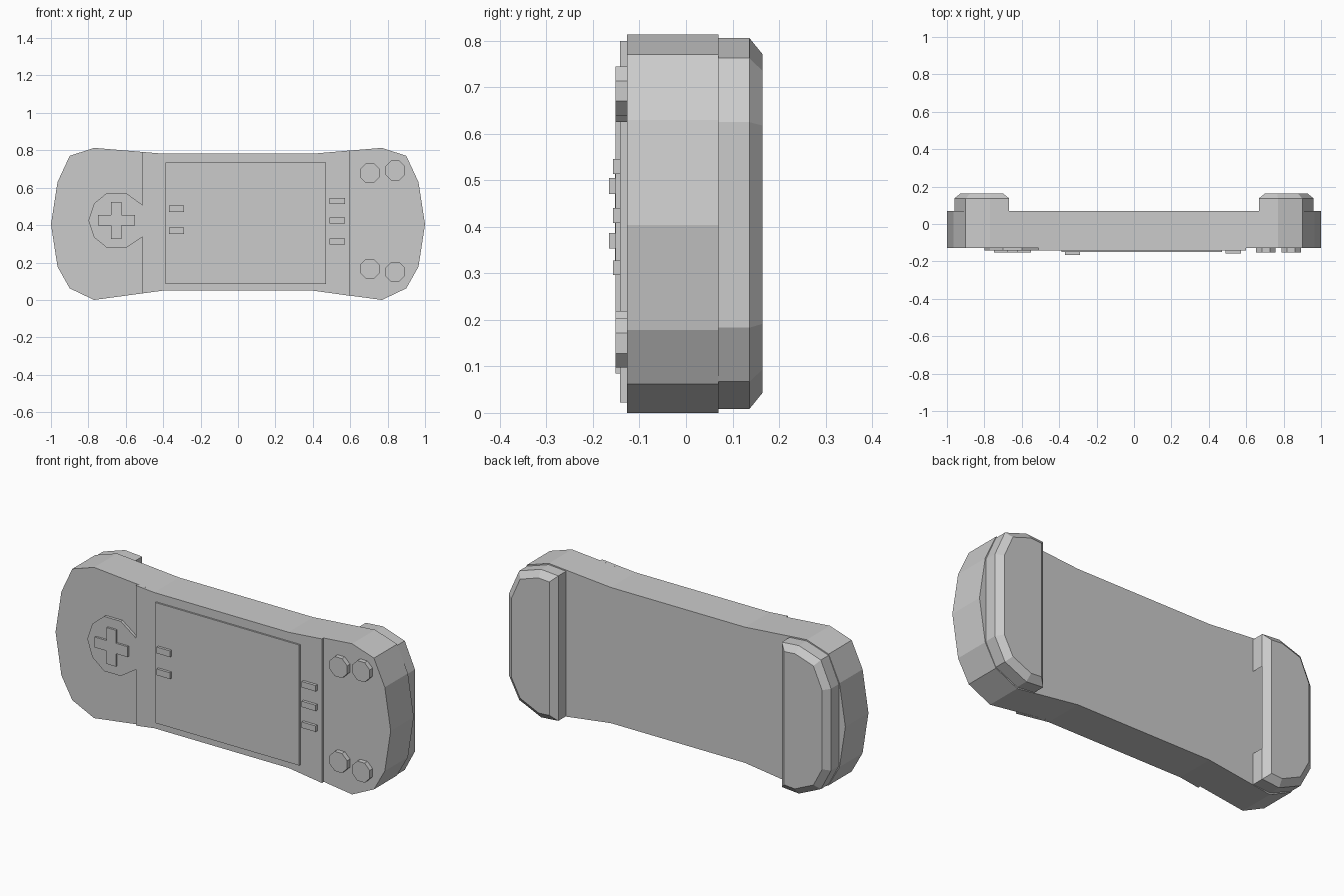
import bpy, bmesh, math
from mathutils import Vector

cube = bpy.data.objects.get("Cube")
if cube:
    bpy.data.objects.remove(cube, do_unlink=True)

grey = bpy.data.materials.new("light_grey")
grey.use_nodes = True
grey.diffuse_color = (0.6, 0.6, 0.6, 1)
grey.node_tree.nodes["Principled BSDF"].inputs["Base Color"].default_value = (0.6, 0.6, 0.6, 1)

FRONT, BACK = -0.127, 0.07


def prism(name, outline, front, back, bevel=None, open_x=None):
    """Extrude an x-z outline along y; optionally taper the back and open one side face."""
    bm = bmesh.new()
    base = bm.faces.new([bm.verts.new((x, front, z)) for x, z in outline])
    top = bmesh.ops.extrude_face_region(bm, geom=[base], use_keep_orig=True)
    moved = [v for v in top["geom"] if isinstance(v, bmesh.types.BMVert)]
    bmesh.ops.translate(bm, verts=moved, vec=(0, back - front, 0))
    bmesh.ops.recalc_face_normals(bm, faces=bm.faces[:])
    if bevel:
        inset, rise = bevel
        cap = max(bm.faces, key=lambda f: f.calc_center_median().y)
        bmesh.ops.inset_region(bm, faces=[cap], thickness=inset, use_even_offset=True)
        bmesh.ops.translate(bm, verts=cap.verts[:], vec=(0, rise, 0))
    if open_x is not None:
        middle = Vector((open_x, (front + back) / 2, 0.4))
        gap = min(bm.faces, key=lambda f: (f.calc_center_median() - middle).length)
        bmesh.ops.delete(bm, geom=[gap], context="FACES_ONLY")
    mesh = bpy.data.meshes.new(name)
    bm.to_mesh(mesh)
    bm.free()
    mesh.materials.append(grey)
    obj = bpy.data.objects.new(name, mesh)
    bpy.context.collection.objects.link(obj)
    return obj


def rect(x0, x1, z0, z1):
    return [(x0, z0), (x1, z0), (x1, z1), (x0, z1)]


# Body with flared, rounded ends
right_end = [(0.4, 0.05), (0.77, 0.0), (0.9, 0.062), (0.965, 0.178), (1.0, 0.404),
             (0.965, 0.63), (0.9, 0.77), (0.77, 0.813), (0.4, 0.782)]
prism("body", right_end + [(-x, z) for x, z in reversed(right_end)], FRONT, BACK)

# Raised centre panel
prism("front_panel", [(-0.51, 0.035), (-0.4, 0.05), (0.4, 0.05), (0.6, 0.022),
                      (0.6, 0.799), (0.4, 0.782), (-0.4, 0.782), (-0.51, 0.791)],
      -0.142, FRONT + 0.002)

# Direction pad and the disc under it
prism("pad_disc", [(-0.8, 0.425), (-0.77, 0.335), (-0.7, 0.278), (-0.6, 0.278), (-0.51, 0.337),
                   (-0.51, 0.507), (-0.6, 0.573), (-0.7, 0.573), (-0.77, 0.515)],
      -0.142, FRONT + 0.002)
a, b = 0.098, 0.028
quarter = [(a, -b), (a, b), (b, b)]
cross = []
for i in range(4):
    c, s = round(math.cos(i * math.pi / 2)), round(math.sin(i * math.pi / 2))
    cross += [(-0.65 + x * c - z * s, 0.425 + x * s + z * c) for x, z in quarter]
prism("direction_pad", cross, -0.153, -0.14)

# Screen and small buttons beside it
prism("screen", rect(-0.388, 0.471, 0.085, 0.735), -0.151, -0.14)
for z in (0.37, 0.488):
    prism("left_menu_button", rect(-0.37, -0.29, z - 0.017, z + 0.017), -0.165, -0.149)
for z in (0.312, 0.424, 0.53):
    prism("right_menu_button", rect(0.49, 0.573, z - 0.016, z + 0.016), -0.157, -0.14)

# Octagonal action buttons
for cx, cz in ((0.705, 0.678), (0.84, 0.692), (0.705, 0.166), (0.84, 0.15)):
    octagon = [(cx + 0.057 * math.cos((i + 0.5) * math.pi / 4),
                cz + 0.057 * math.sin((i + 0.5) * math.pi / 4)) for i in range(8)]
    prism("action_button", octagon, -0.152, FRONT + 0.002)

# Rear grips with bevelled backs; one has an open slot in its inner wall
grip = [(0.667, 0.016), (0.77, 0.008), (0.9, 0.067), (0.961, 0.183),
        (0.961, 0.625), (0.9, 0.763), (0.77, 0.806), (0.667, 0.798),
        (0.667, 0.625), (0.667, 0.183)]
prism("left_grip", grip, BACK, 0.136, bevel=(0.034, 0.028))
prism("right_grip", [(-x, z) for x, z in grip], BACK, 0.136, bevel=(0.034, 0.028), open_x=-0.667)
